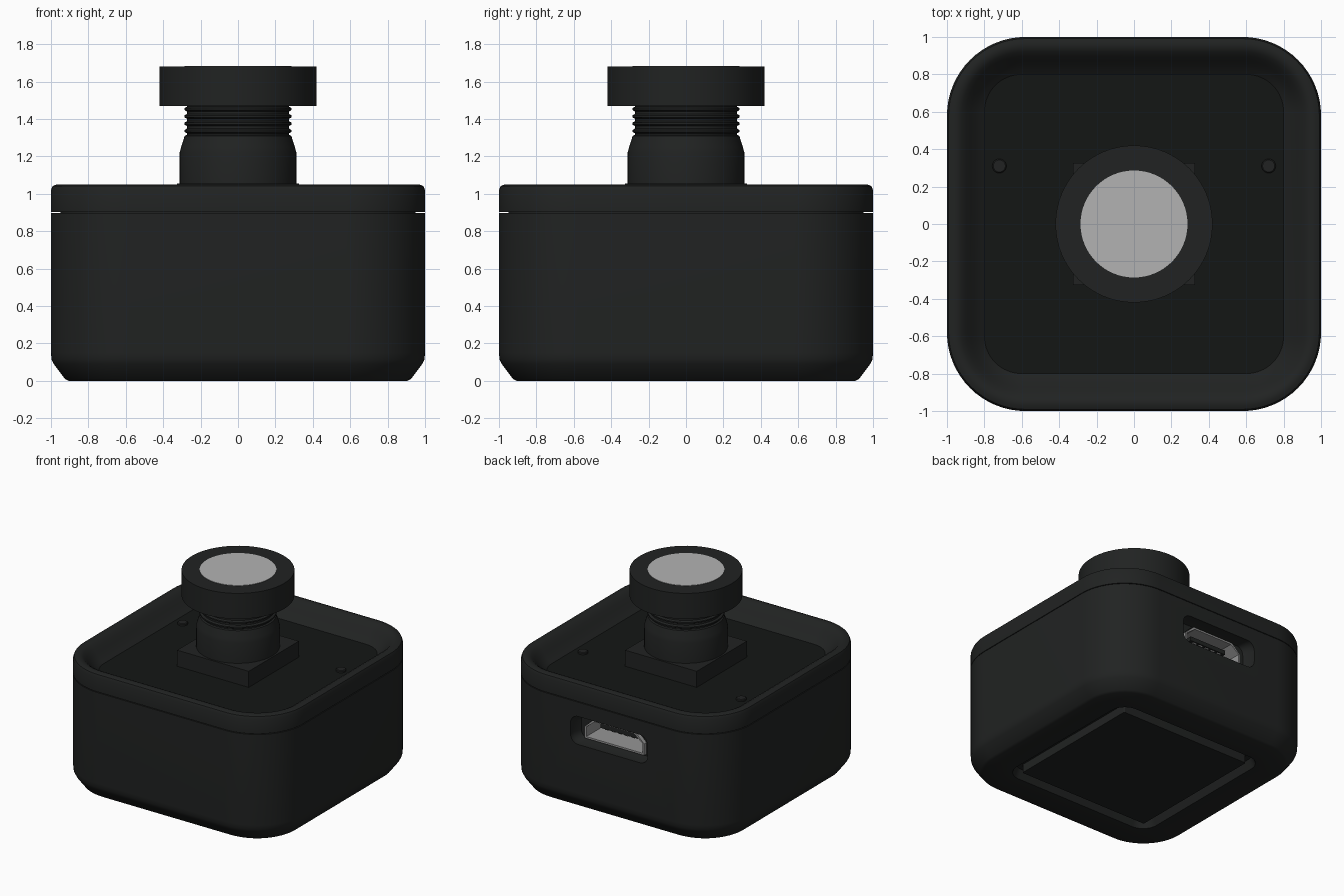
import bpy, bmesh, math
from mathutils import Vector

if "Cube" in bpy.data.objects:
    bpy.data.objects.remove(bpy.data.objects["Cube"])


def material(name, rgb):
    m = bpy.data.materials.new(name)
    m.diffuse_color = (*rgb, 1)
    m.use_nodes = True
    m.node_tree.nodes["Principled BSDF"].inputs["Base Color"].default_value = m.diffuse_color
    return m


BLACK = material("black_plastic", (0.015, 0.0165, 0.016))
DARK = material("dark_floor", (0.007, 0.008, 0.0075))
METAL = material("metal", (0.30, 0.30, 0.30))
GLASS = material("lens_grey", (0.45, 0.45, 0.45))


def rounded(hx, hy, r, n=16):
    """2D rounded rectangle outline; a circle when hx = hy = r."""
    pts = []
    for k, (sx, sy) in enumerate([(1, 1), (-1, 1), (-1, -1), (1, -1)]):
        for i in range(n + 1):
            a = math.pi / 2 * (k + i / n)
            pts.append((sx * (hx - r) + r * math.cos(a), sy * (hy - r) + r * math.sin(a)))
    return pts


def flat(h, r, z):
    return [Vector((x, y, z)) for x, y in rounded(h, h, r)]


def shell(h, z):
    """Case section: corner centres stay put, so the radius follows the width."""
    return flat(h, h - 0.58, z)


def upright(outline, y, zc):
    return [Vector((x, y, zc + z)) for x, z in outline]


def loft(name, rings, mat):
    bm = bmesh.new()
    loops = [[bm.verts.new(p) for p in ring] for ring in rings]
    n = len(loops[0])
    for a, b in zip(loops, loops[1:]):
        for i in range(n):
            j = (i + 1) % n
            bm.faces.new((a[i], a[j], b[j], b[i]))
    bm.faces.new(loops[0])
    bm.faces.new(loops[-1])
    bmesh.ops.remove_doubles(bm, verts=bm.verts, dist=1e-5)
    bmesh.ops.recalc_face_normals(bm, faces=bm.faces)
    me = bpy.data.meshes.new(name)
    bm.to_mesh(me)
    bm.free()
    ob = bpy.data.objects.new(name, me)
    bpy.context.collection.objects.link(ob)
    me.materials.append(mat)
    return ob


def lathe(name, profile, mat):
    return loft(name, [flat(r, r, z) for r, z in profile], mat)


def box(name, size, loc, mat):
    bpy.ops.mesh.primitive_cube_add(size=1, location=loc)
    ob = bpy.context.object
    ob.name = name
    ob.scale = size
    ob.data.materials.append(mat)
    return ob


def cut(target, cutter):
    bpy.context.view_layer.objects.active = target
    m = target.modifiers.new("cut", 'BOOLEAN')
    m.operation = 'DIFFERENCE'
    m.solver = 'EXACT'
    m.object = cutter
    bpy.ops.object.modifier_apply(modifier=m.name)
    bpy.data.objects.remove(cutter)


# Lower case: foot pad, groove, chamfered bottom, wall, seam step
case = loft("case", [
    flat(0.60, 0.01, 0.0), flat(0.60, 0.01, 0.07), flat(0.66, 0.10, 0.07), flat(0.69, 0.13, 0.0),
    shell(0.905, 0), shell(0.925, 0.01), shell(0.985, 0.09), shell(0.997, 0.115),
    shell(1.0, 0.15), shell(1.0, 0.897), shell(0.95, 0.897), shell(0.95, 0.908)], BLACK)

# Lid: rounded outer edge and a curved slope down to the floor
lid_rings = [shell(0.94, 0.903), shell(1.0, 0.903), shell(1.0, 1.02), shell(0.991, 1.041),
             shell(0.97, 1.05), shell(0.945, 1.05)]
for i in range(1, 7):
    t = i / 6
    h = 0.945 - 0.145 * t
    r = 0.365 - 0.165 * t
    lid_rings.append(flat(h, r, 0.92 + 0.13 * (0.5 + 0.5 * math.cos(math.pi * t * 0.85)) * (1 - 0.3 * t)
                          if i < 6 else 0.92))
lid = loft("lid", lid_rings, BLACK)
floor = loft("lid_floor", [flat(0.80, 0.20, 0.915), flat(0.80, 0.20, 0.923)], DARK)

# Small pegs on the floor
for side in (-1, 1):
    peg = lathe("floor_peg", [(0.038, 0.91), (0.038, 0.935), (0.032, 0.94)], BLACK)
    peg.location = (side * 0.72, 0.31, 0)

# Lens mount and threaded barrel
box("lens_base", (0.65, 0.65, 0.14), (0, 0, 0.985), BLACK)
barrel = [(0.312, 1.04), (0.312, 1.22), (0.304, 1.25), (0.285, 1.31)]
for i in range(4):
    z = 1.315 + i * 0.039
    barrel += [(0.272, z), (0.272, z + 0.008), (0.287, z + 0.016), (0.287, z + 0.026), (0.272, z + 0.034)]
lathe("lens_barrel", barrel + [(0.272, 1.48)], BLACK)
lathe("lens_head", [(0.42, 1.47), (0.42, 1.68)], BLACK)
lathe("lens_glass", [(0.286, 1.66), (0.286, 1.683)], GLASS)

# Connector opening in the back wall
PZ = 0.665


def plug(s):
    """Connector outline, chamfered at the upper corners; s is the inset."""
    w, t, h = 0.27 - s, 0.19 - s * 0.8, 0.085 - s
    return [(-w, -h), (w, -h), (w, 0.01), (t, h), (-t, h), (-w, 0.01)]


slot = rounded(0.35, 0.115, 0.07, 8)
slot_in = rounded(0.32, 0.10, 0.06, 8)
cut(case, loft("slot_cutter", [upright(slot, 1.1, PZ), upright(slot, 0.96, PZ),
                               upright(slot_in, 0.90, PZ)], BLACK))
cut(case, loft("plug_cutter", [upright(plug(-0.003), 0.95, PZ), upright(plug(-0.003), 0.55, PZ)], BLACK))

# Metal connector with tongue and contacts
loft("connector_shell", [upright(plug(0), 0.56, PZ), upright(plug(0), 0.93, PZ),
                         upright(plug(0.015), 0.93, PZ), upright(plug(0.015), 0.60, PZ)], METAL)
box("connector_tongue", (0.34, 0.26, 0.035), (0, 0.74, PZ + 0.02), BLACK)
for i in range(5):
    box("connector_contact", (0.03, 0.24, 0.012), ((i - 2) * 0.06, 0.74, PZ - 0.002), METAL)

# Smooth shading with crisp edges
bpy.ops.object.select_all(action='DESELECT')
for ob in bpy.context.scene.objects:
    ob.select_set(True)
bpy.context.view_layer.objects.active = case
bpy.ops.object.shade_smooth_by_angle(angle=math.radians(30))
